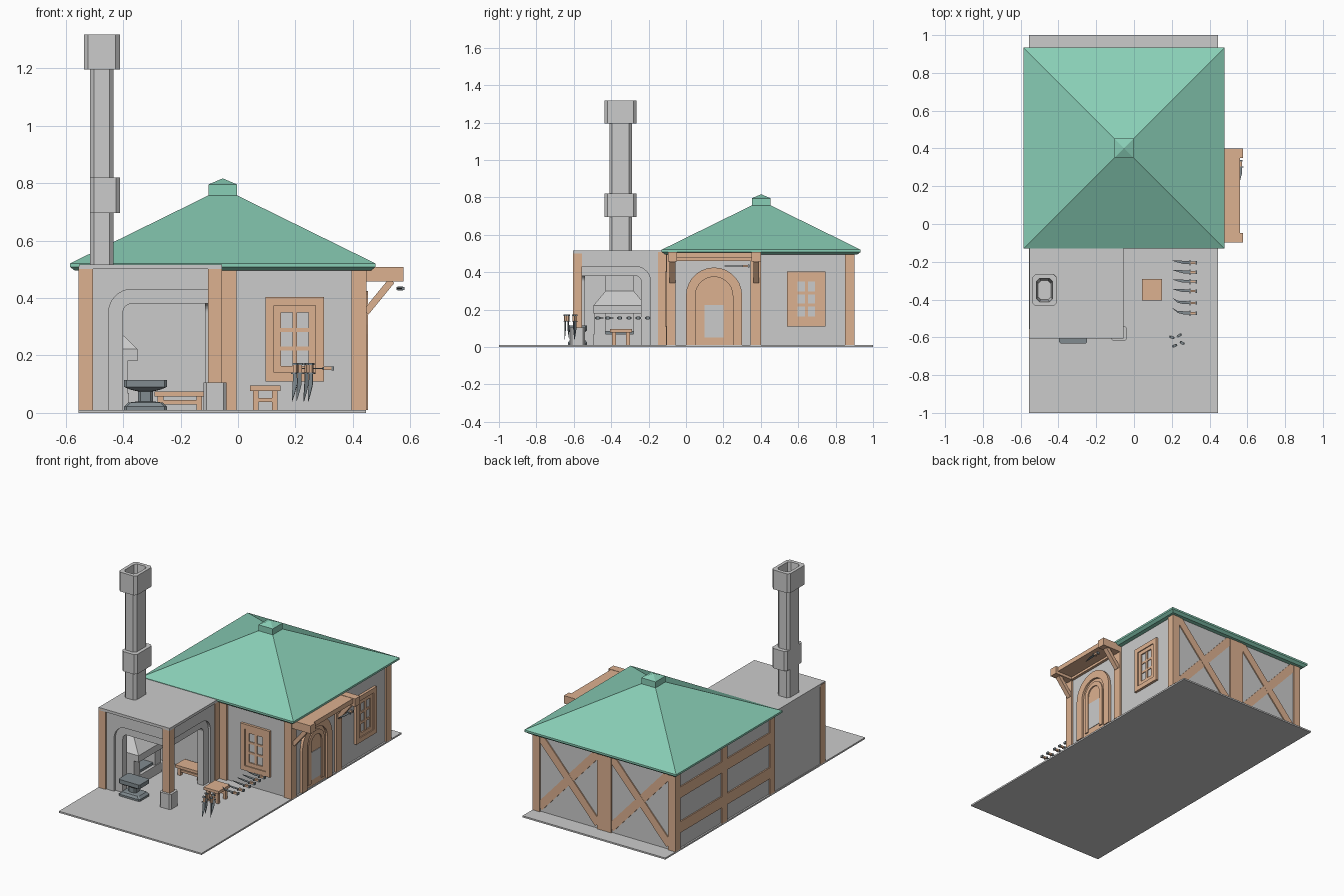
import bpy, bmesh, math
from mathutils import Matrix, Vector

if "Cube" in bpy.data.objects:
    bpy.data.objects.remove(bpy.data.objects["Cube"])


def material(name, col):
    m = bpy.data.materials.new(name)
    m.diffuse_color = col
    m.use_nodes = True
    m.node_tree.nodes["Principled BSDF"].inputs["Base Color"].default_value = m.diffuse_color
    return m


WOOD = material("wood", (0.72, 0.44, 0.28, 1))
GREEN = material("roof_green", (0.25, 0.62, 0.47, 1))
DARK = material("iron", (0.22, 0.26, 0.28, 1))


def mesh(name, verts, faces, mat=None):
    bm = bmesh.new()
    vs = [bm.verts.new(v) for v in verts]
    for f in faces:
        bm.faces.new([vs[i] for i in f])
    bmesh.ops.recalc_face_normals(bm, faces=bm.faces)
    me = bpy.data.meshes.new(name)
    bm.to_mesh(me)
    bm.free()
    ob = bpy.data.objects.new(name, me)
    bpy.context.collection.objects.link(ob)
    if mat:
        me.materials.append(mat)
    return ob


def loft(name, rings, mat=None):
    n = len(rings[0])
    faces = [list(range(n)), [(len(rings) - 1) * n + i for i in range(n)]]
    for r in range(len(rings) - 1):
        for i in range(n):
            j = (i + 1) % n
            faces.append([r * n + i, r * n + j, r * n + n + j, r * n + n + i])
    return mesh(name, [v for r in rings for v in r], faces, mat)


def prism(name, pts, axis, a, b, mat=None):
    """Extrude a 2D outline along x, y or z."""
    put = {'x': lambda p, d: (d, p[0], p[1]),
           'y': lambda p, d: (p[0], d, p[1]),
           'z': lambda p, d: (p[0], p[1], d)}[axis]
    return loft(name, [[put(p, d) for p in pts] for d in (a, b)], mat)


def panel(name, axis, u0, u1, v0, v1, a, b, mat=None):
    return prism(name, [(u0, v0), (u1, v0), (u1, v1), (u0, v1)], axis, a, b, mat)


def box(name, x0, x1, y0, y1, z0, z1, mat=None):
    return panel(name, 'z', x0, x1, y0, y1, z0, z1, mat)


def beam(name, axis, p, q, w, a, b, mat=WOOD):
    p, q = Vector(p), Vector(q)
    d = (q - p).normalized() * w / 2
    n = Vector((-d.y, d.x))
    return prism(name, [p + n, q + n, q - n, p - n], axis, a, b, mat)


def ring(cx, cy, hx, hy, z, c=0):
    pts = []
    for sx, sy in ((1, 1), (-1, 1), (-1, -1), (1, -1)):
        e = [(cx + sx * hx, cy + sy * (hy - c), z), (cx + sx * (hx - c), cy + sy * hy, z)]
        pts += ([e[0]] if c == 0 else (e if sx * sy > 0 else e[::-1]))
    return pts


# ground and house walls
box("ground", -.555, .445, -1, 1, 0, .01)
box("house_walls", -.545, .435, -.095, .89, .01, .505)

# house roof and cap
RX, RY = -.053, .402
loft("roof", [ring(RX, RY, h, h, z) for h, z in
              ((.515, .495), (.532, .508), (.532, .52), (.05, .757))], GREEN)
loft("roof_cap", [ring(RX, RY, h, h, z) for h, z in
                  ((.05, .755), (.05, .795), (.001, .816))], GREEN)

# timber posts
for x0, x1, y0, y1 in ((.395, .447, -.105, -.055), (.395, .447, .345, .4), (.395, .447, .85, .9),
                       (-.555, -.505, .85, .9), (-.555, -.505, .375, .43), (-.555, -.505, -.1, -.05),
                       (-.105, .0 - .005, .85, .9), (-.055, -.005, -.108, -.05),
                       (-.105, -.055, -.15, -.1)):
    box("post", x0, x1, y0, y1, .01, .508, WOOD)

# cross braces at the back
for a, b in ((-.51, -.1), (-.01, .4)):
    beam("back_brace", 'y', (a, .04), (b, .49), .05, .885, .897)
    beam("back_brace", 'y', (a, .49), (b, .04), .05, .885, .896)

# horizontal rails on the left side
for a, b in ((-.05, .375), (.43, .85)):
    for z in (.11, .33):
        box("side_rail", -.553, -.53, a, b, z, z + .07, WOOD)


def window(axis, u, z0, z1, face, out):
    """Framed window with six panes; out is the outward direction."""
    def frame(nm, h, a, b, w, d):
        for u0, u1, v0, v1 in ((u - h, u - h + w, a, b), (u + h - w, u + h, a, b),
                               (u - h + w, u + h - w, a, a + w), (u - h + w, u + h - w, b - w, b)):
            panel(nm, axis, u0, u1, v0, v1, face - out * .005, face + out * d, WOOD)
    frame("window_frame", .102, z0, z1, .03, .016)
    frame("window_sash", .072, z0 + .03, z1 - .03, .024, .010)
    panel("window_glass", axis, u - .05, u + .05, z0 + .05, z1 - .05, face, face + out * .002)
    panel("window_bar", axis, u - .008, u + .008, z0 + .05, z1 - .05, face, face + out * .008, WOOD)
    for k in (1, 2):
        z = z0 + .05 + (z1 - z0 - .1) * k / 3
        panel("window_bar", axis, u - .05, u + .05, z - .007, z + .007, face, face + out * .007, WOOD)


window('y', .197, .11, .403, -.095, -1)
window('x', .643, .11, .403, .435, 1)


# arched door
def arch(h, z0, zt, n=14):
    return [(.15 + h * math.cos(math.pi * i / n), zt - h + h * math.sin(math.pi * i / n))
            for i in range(n + 1)], z0


def arch_ring(name, h, zt, w, z0, a, b, mat):
    o, _ = arch(h, z0, zt)
    i, _ = arch(h - w, z0, zt - w)
    prism(name, [(.15 + h, z0)] + o + [(.15 - h, z0), (.15 - h + w, z0)] + i[::-1]
          + [(.15 + h - w, z0)], 'x', a, b, mat)


arch_ring("door_frame", .15, .425, .05, .01, .43, .452, WOOD)
o, _ = arch(.1, .01, .375)
prism("door", [(.25, .01)] + o + [(.05, .01)], 'x', .43, .439, WOOD)
arch_ring("door_molding", .08, .355, .028, .03, .435, .446, WOOD)
panel("door_pane", 'x', .1, .2, .05, .225, .435, .442)

# porch canopy with brackets
box("canopy", .44, .56, -.095, .4, .475, .505, WOOD)
for y in (-.097, .35):
    box("canopy_beam", .44, .576, y, y + .05, .457, .507, WOOD)
    beam("canopy_brace", 'y', (.445, .35), (.535, .46), .024, y + .01, y + .04)
box("canopy_rail", .43, .452, -.06, .35, .46, .48, WOOD)

# forge shelter: roof, left wall, posts
box("forge_roof", -.553, -.055, -.605, -.1, .5, .517)
box("forge_left_wall", -.55, -.505, -.57, -.1, .01, .505)
box("forge_post", -.555, -.505, -.605, -.555, .01, .51, WOOD)
box("forge_corner_post", -.105, -.055, -.605, -.555, .1, .51, WOOD)
loft("post_foot", [ring(-.08, -.58, .04, .04, z, .01) for z in (.01, .105)])


# forge arched fronts, curved on the wall side and straight to the post
def half_arch(name, axis, s, edge, out, post, a, b, step):
    def curve(r):
        c = out + s * .08
        return [(c - s * r * math.cos(t), .35 + r * math.sin(t))
                for t in [math.pi / 2 * i / 8 for i in range(9)]]
    big, small = curve(.08), curve(.03)
    prism(name + "_wall", [(edge, .01), (out, .01)] + big + [(post, .43), (post, .51), (edge, .51)],
          axis, a, b)
    prism(name + "_trim", [(out, .01)] + big + [(post, .43), (post, .38)] + small[::-1]
          + [(out + s * .05, .01)], axis, a + step, b + step)


half_arch("front_arch", 'y', 1, -.505, -.45, -.105, -.597, -.555, .015)
half_arch("side_arch", 'x', -1, -.11, -.19, -.555, -.06, -.1, -.015)

# chimney
CX, CY = -.474, -.35
loft("chimney", [ring(CX, CY, hx, hy, z, .015) for hx, hy, z in
                 ((.0415, .06, .51), (.0415, .06, 1.195), (.0625, .085, 1.195),
                  (.0625, .085, 1.317), (.042, .062, 1.317), (.034, .05, 1.2))])
loft("chimney_collar", [ring(-.463, CY, .0525, .085, z, .015) for z in (.695, .82)])

# hearth and hood
loft("hood", [ring((x - .505) / 2, -.355, (x + .505) / 2, hy, z) for x, hy, z in
              ((-.35, .14, .18), (-.35, .14, .222), (-.43, .075, .3), (-.43, .075, .505))])
box("hearth_base", -.505, -.38, -.495, -.225, .01, .07)
for y in (-.49, -.28):
    box("hearth_pillar", -.505, -.385, y, y + .06, .07, .18)
box("hearth_coals", -.5, -.4, -.43, -.28, .07, .085, DARK)

# anvil
loft("anvil", [ring(-.322, -.58, hx, hy, z, .008) for hx, hy, z in
               ((.074, .052, 0.005), (.074, .052, .022), (.06, .042, .036), (.026, .025, .04),
                (.026, .025, .075), (.05, .04, .08), (.074, .052, .09), (.074, .052, .115))], DARK)


# bench and stool
def seat(name, x0, x1, y0, y1, h):
    box(name + "_top", x0, x1, y0, y1, h - .018, h, WOOD)
    for x in (x0 + .01, x1 - .03):
        for y in (y0 + .01, y1 - .03):
            box(name + "_leg", x, x + .02, y, y + .02, .01, h - .018, WOOD)
    for y in (y0 + .015, y1 - .025):
        box(name + "_rail", x0 + .03, x1 - .03, y, y + .01, h * .4, h * .4 + .014, WOOD)


seat("bench", -.29, -.115, -.215, -.12, .075)
seat("stool", .042, .148, -.405, -.29, .095)


# knives: tip at the origin, handle along local +x
def knife(mat4, bend=.012):
    blade = [(0, bend), (.03, .002), (.06, -.006), (.095, -.006), (.095, .008), (.06, .010), (.03, .012)]
    parts = (prism("knife_blade", blade, 'z', -.0015, .0015, DARK),
             box("knife_guard", .095, .1, -.014, .014, -.005, .005, DARK),
             box("knife_handle", .1, .126, -.006, .006, -.006, .006, WOOD),
             box("knife_pommel", .126, .134, -.009, .009, -.007, .007, DARK))
    for p in parts:
        p.matrix_world = mat4


for i, y in enumerate((-.205, -.255, -.305, -.355, -.418, -.472)):
    knife(Matrix.Translation((.2, y, .155)), .012 if i < 4 else .03)
for x, y, a in ((.2, -.6, 70), (.215, -.645, 110), (.24, -.59, 120), (.255, -.63, 60)):
    knife(Matrix.Translation((x, y, .04)) @ Matrix.Rotation(math.radians(a), 4, 'Z')
          @ Matrix.Rotation(-math.pi / 2, 4, 'Y'))
knife(Matrix.Translation((.565, .205, .433)) @ Matrix.Rotation(math.pi / 2, 4, 'Z'))
